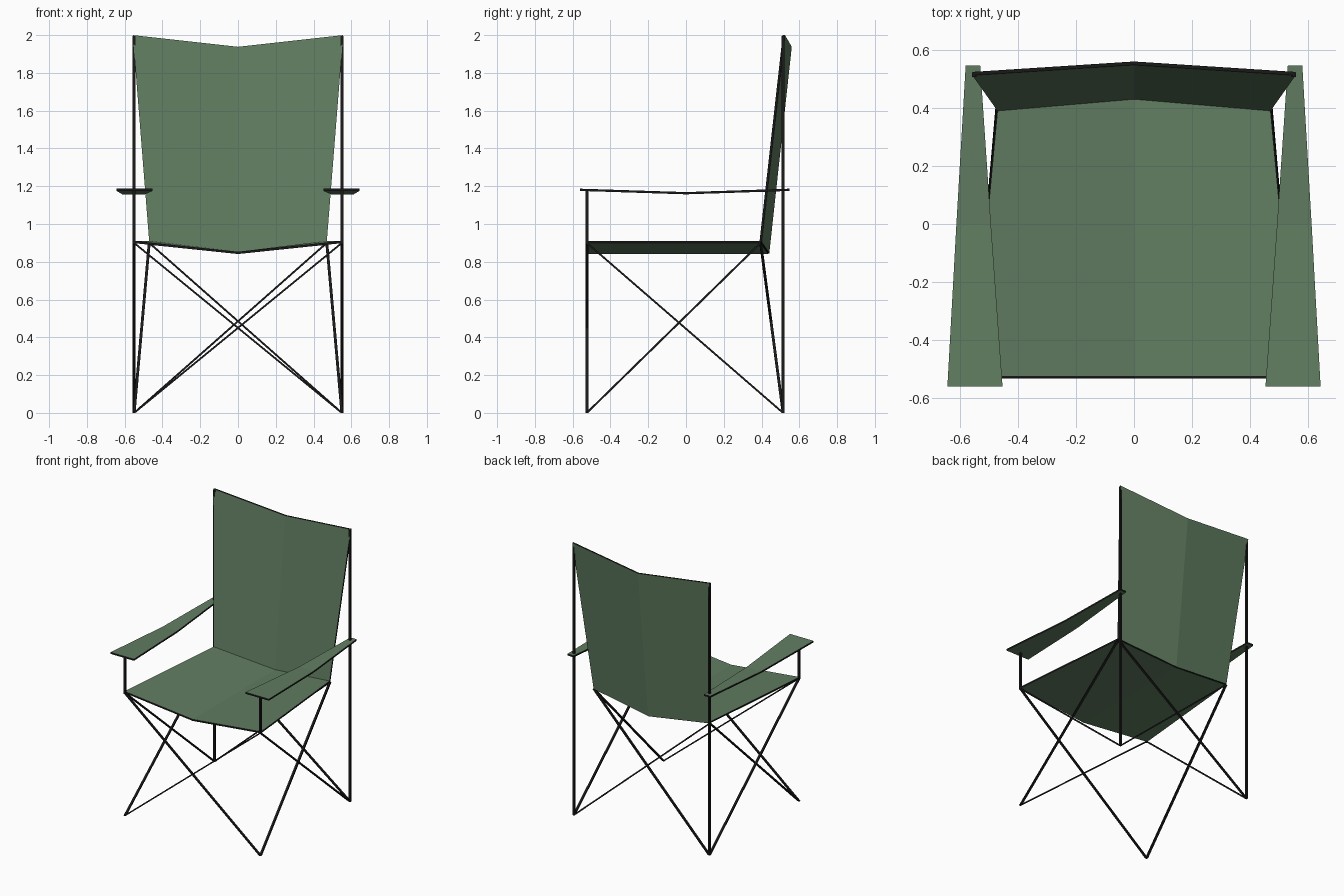
import bpy
from mathutils import Vector

if "Cube" in bpy.data.objects:
    bpy.data.objects.remove(bpy.data.objects["Cube"])


def material(name, colour):
    m = bpy.data.materials.new(name)
    m.diffuse_color = (*colour, 1)
    m.use_nodes = True
    m.node_tree.nodes["Principled BSDF"].inputs["Base Color"].default_value = m.diffuse_color
    return m


GREEN = material("green canvas", (0.12, 0.205, 0.12))
BLACK = material("black frame", (0.01, 0.01, 0.01))


def add_object(name, verts, faces, mats):
    mesh = bpy.data.meshes.new(name)
    mesh.from_pydata(verts, [], faces)
    for m in mats:
        mesh.materials.append(m)
    ob = bpy.data.objects.new(name, mesh)
    bpy.context.collection.objects.link(ob)
    return ob


def sheet(name, rows, offset):
    """Cloth through rows of points, thickened by offset, with a black rim."""
    n, m = len(rows), len(rows[0])
    pts = [Vector(p) for r in rows for p in r]
    off = Vector(offset) / 2
    verts = [p + off for p in pts] + [p - off for p in pts]
    k = n * m
    faces = []
    for i in range(n - 1):
        for j in range(m - 1):
            a = i * m + j
            q = (a, a + 1, a + m + 1, a + m)
            faces += [q, tuple(v + k for v in reversed(q))]
    cloth = len(faces)
    # closed outline of the grid
    loop = [j for j in range(m)] + [i * m + m - 1 for i in range(1, n)]
    loop += [(n - 1) * m + j for j in range(m - 2, -1, -1)]
    loop += [i * m for i in range(n - 2, 0, -1)]
    for a, b in zip(loop, loop[1:] + loop[:1]):
        faces.append((b, a, a + k, b + k))
    ob = add_object(name, verts, faces, [GREEN, BLACK])
    for p in ob.data.polygons:
        p.material_index = 0 if p.index < cloth else 1
    return ob


def strut(name, start, end, w=0.015):
    """Bar with a level square section at both ends."""
    h = w / 2
    sq = [(-h, -h), (h, -h), (h, h), (-h, h)]
    verts = [(p[0] + dx, p[1] + dy, p[2]) for p in (start, end) for dx, dy in sq]
    faces = [(3, 2, 1, 0), (4, 5, 6, 7)]
    faces += [(i, (i + 1) % 4, (i + 1) % 4 + 4, i + 4) for i in range(4)]
    return add_object(name, verts, faces, [BLACK])


FX, FY = 0.55, -0.525      # front foot / front seat corner
RY = 0.514                 # rear foot
SX, SY = 0.47, 0.395       # rear seat corner
SZ = 0.905                 # seat height at the sides

# Seat and backrest, each folded along the centre line
sheet("seat", [[(-FX - 0.005, FY, SZ), (0, FY, 0.847), (FX + 0.005, FY, SZ)],
               [(-SX, SY, SZ), (0, 0.435, 0.847), (SX, SY, SZ)]], (0, 0, 0.012))
sheet("backrest", [[(-SX, SY, SZ), (0, 0.435, 0.845), (SX, SY, SZ)],
                   [(-0.557, 0.518, 2.0), (0, 0.554, 1.938), (0.557, 0.518, 2.0)]],
      (0, -0.012, 0))

for s, side in ((-1, "left"), (1, "right")):
    # Sagging tapered armrest
    rows = []
    for y, z, inner, outer in ((-0.56, 1.181, 0.453, 0.643),
                               (0.0, 1.163, 0.493, 0.612),
                               (0.547, 1.181, 0.53, 0.58)):
        rows.append([(x, y, z) for x in sorted((s * inner, s * outer))])
    sheet(side + "_armrest", rows, (0, 0, 0.012))
    # Upright poles
    strut(side + "_rear_pole", (s * FX, RY, 0), (s * FX, RY, 1.995))
    strut(side + "_front_post", (s * FX, FY, SZ - 0.01), (s * FX, FY, 1.178))
    # Crossed braces at the front, rear and side
    strut(side + "_front_brace", (s * FX, FY, 0), (-s * FX, FY, SZ - 0.005))
    strut(side + "_rear_brace", (s * FX, RY, 0), (-s * SX, SY, SZ - 0.005))
    strut(side + "_side_brace_a", (s * FX, FY, 0), (s * SX, SY, SZ - 0.005))
    strut(side + "_side_brace_b", (s * FX, RY, 0), (s * FX, FY, SZ - 0.005))
